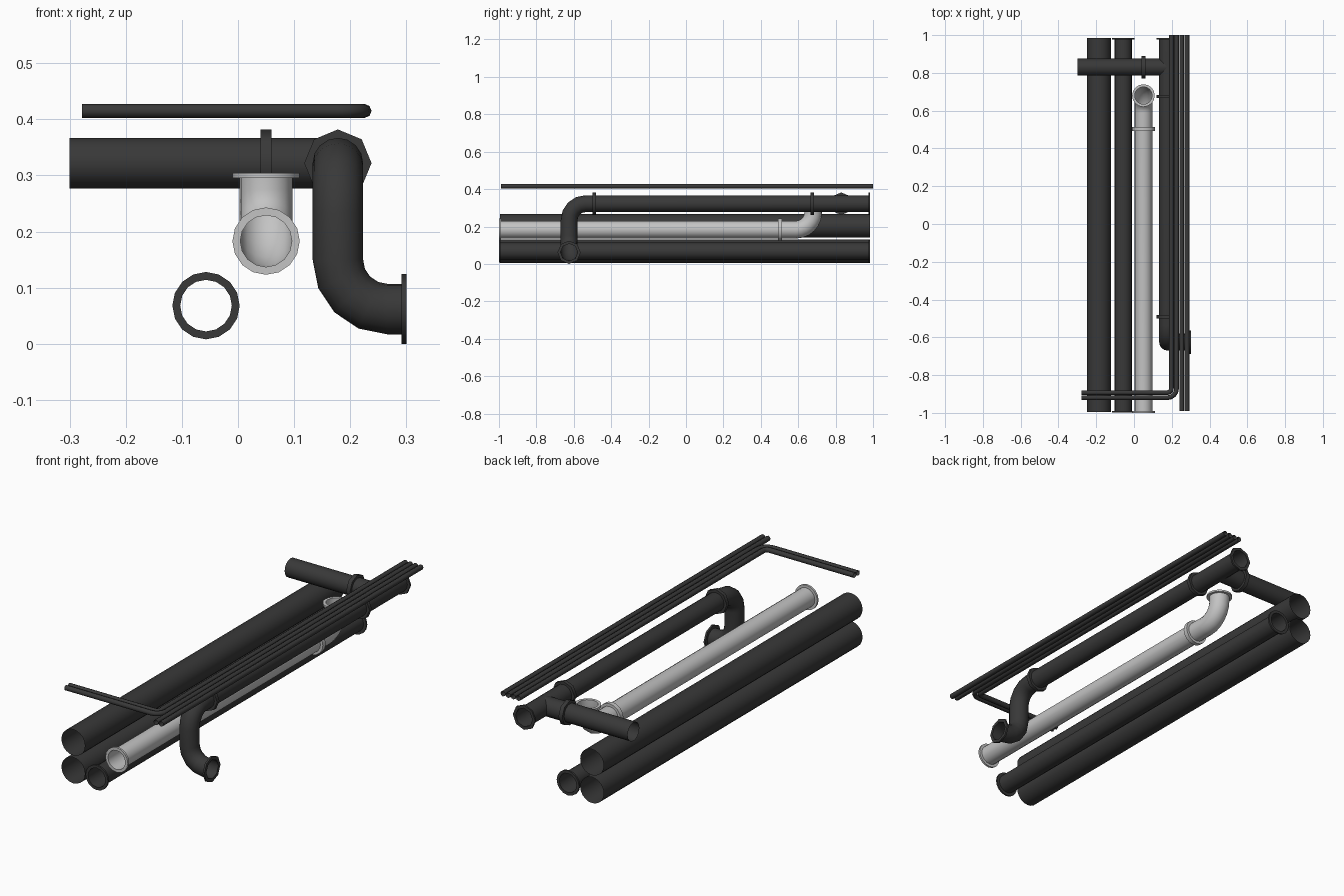
import bpy, bmesh, math
from mathutils import Vector, Matrix

cube = bpy.data.objects.get("Cube")
if cube:
    bpy.data.objects.remove(cube, do_unlink=True)


def material(name, value):
    m = bpy.data.materials.new(name)
    m.use_nodes = True
    m.diffuse_color = (value, value, value, 1)
    bsdf = m.node_tree.nodes["Principled BSDF"]
    bsdf.inputs["Base Color"].default_value = (value, value, value, 1)
    bsdf.inputs["Roughness"].default_value = 0.6
    return m


DARK = material("dark grey", 0.04)
LIGHT = material("light grey", 0.55)


def finish(name, bm, mat):
    mesh = bpy.data.meshes.new(name)
    bm.to_mesh(mesh)
    bm.free()
    mesh.materials.append(mat)
    ob = bpy.data.objects.new(name, mesh)
    bpy.context.collection.objects.link(ob)
    bpy.ops.object.select_all(action='DESELECT')
    ob.select_set(True)
    bpy.context.view_layer.objects.active = ob
    bpy.ops.object.shade_smooth_by_angle(angle=math.radians(46))
    return ob


def rounded_path(corners, bend, steps):
    """Stations (point, tangent) along a path whose right-angle corners are arcs."""
    pts = [Vector(c) for c in corners]
    first = (pts[1] - pts[0]).normalized()
    out = [(pts[0], first)]
    for a, b, c in zip(pts, pts[1:], pts[2:]):
        d0, d1 = (b - a).normalized(), (c - b).normalized()
        centre = b - d0 * bend + d1 * bend
        for i in range(steps + 1):
            t = math.pi / 2 * i / steps
            out.append((centre - d1 * bend * math.cos(t) + d0 * bend * math.sin(t),
                        d0 * math.cos(t) + d1 * math.sin(t)))
    out.append((pts[-1], (pts[-1] - pts[-2]).normalized()))
    return out


def pipe(name, corners, radius, mat, sides=16, bend=0.088, steps=4):
    """Open-ended thin pipe swept along a path."""
    bm = bmesh.new()
    stations = rounded_path(corners, bend, steps)
    tangent = stations[0][1]
    side = Vector((0, 0, 1)) if abs(tangent.z) < 0.5 else Vector((1, 0, 0))
    rings = []
    for point, direction in stations:
        side = tangent.rotation_difference(direction) @ side
        tangent = direction
        rings.append([bm.verts.new(point + Matrix.Rotation(2 * math.pi * k / sides, 3, tangent) @ side * radius)
                      for k in range(sides)])
    for r0, r1 in zip(rings, rings[1:]):
        for k in range(sides):
            n = (k + 1) % sides
            bm.faces.new((r0[k], r0[n], r1[n], r1[k]))
    return finish(name, bm, mat)


def collar(name, centre, axis, width, mat, sides=16, outer=0.06, inner=0.046):
    """Flat ring around a pipe."""
    bm = bmesh.new()
    axis = Vector(axis)
    side = Vector((0, 0, 1)) if abs(axis.z) < 0.5 else Vector((1, 0, 0))
    profile = [(inner, -1), (outer, -1), (outer, 1), (inner, 1)]
    rings = []
    for k in range(sides):
        d = Matrix.Rotation(2 * math.pi * k / sides, 3, axis) @ side
        rings.append([bm.verts.new(Vector(centre) + d * r + axis * s * width / 2) for r, s in profile])
    for k in range(sides):
        a, b = rings[k], rings[(k + 1) % sides]
        for j in range(4):
            n = (j + 1) % 4
            bm.faces.new((a[j], a[n], b[n], b[j]))
    bmesh.ops.recalc_face_normals(bm, faces=bm.faces)
    return finish(name, bm, mat)


X, Y, Z = (1, 0, 0), (0, 1, 0), (0, 0, 1)
FRONT, BACK = -0.995, 0.985

# Pair of large stacked pipes
for label, z in (("lower", 0.068), ("upper", 0.203)):
    pipe(label + "_large_pipe", [(-0.186, FRONT, z), (-0.186, BACK, z)], 0.063, DARK, sides=20)

# Small straight pipe with end flanges
pipe("small_pipe", [(-0.057, FRONT, 0.068), (-0.057, BACK, 0.068)], 0.046, DARK)
for label, y in (("front", FRONT), ("back", BACK - 0.004)):
    collar("small_pipe_" + label + "_flange", (-0.057, y, 0.068), Y, 0.008, DARK)

# Light pipe that turns up at the back
pipe("light_pipe", [(0.05, FRONT, 0.183), (0.05, 0.68, 0.183), (0.05, 0.68, 0.3)],
     0.047, LIGHT, bend=0.092, steps=6)
collar("light_front_flange", (0.05, FRONT, 0.183), Y, 0.01, LIGHT)
collar("light_joint_collar", (0.05, 0.503, 0.183), Y, 0.022, LIGHT)
collar("light_top_flange", (0.05, 0.68, 0.3), Z, 0.009, LIGHT)

# Raised main that drops and turns out at the front
pipe("main_pipe", [(0.178, BACK, 0.322), (0.178, -0.625, 0.322),
                   (0.178, -0.625, 0.062), (0.296, -0.625, 0.062)], 0.045, DARK)
collar("main_outlet_flange", (0.296, -0.625, 0.062), X, 0.009, DARK, sides=8, outer=0.062)
for label, y, w in (("front", -0.49, 0.018), ("middle", 0.675, 0.018), ("back", BACK - 0.004, 0.008)):
    collar("main_" + label + "_collar", (0.178, y, 0.322), Y, w, DARK, sides=8, inner=0.045)

# Side branch crossing over the large pipes
pipe("branch_pipe", [(0.178, 0.83, 0.322), (-0.3, 0.83, 0.322)], 0.045, DARK)
collar("branch_collar", (0.05, 0.83, 0.322), X, 0.02, DARK, sides=8, inner=0.045)

# Thin overhead conduits: two straight, two turning across at the front
for i in range(4):
    x, z = 0.198 + 0.0275 * i, 0.415
    if i < 2:
        y = -0.893 - 0.0265 * i
        path = [(x, 1, z), (x, y, z), (-0.278, y, z)]
    else:
        path = [(x, 1, z), (x, -0.99, z)]
    pipe("conduit_%d" % (i + 1), path, 0.0125, DARK, sides=8, bend=0.022 + 0.0265 * (i % 2))
